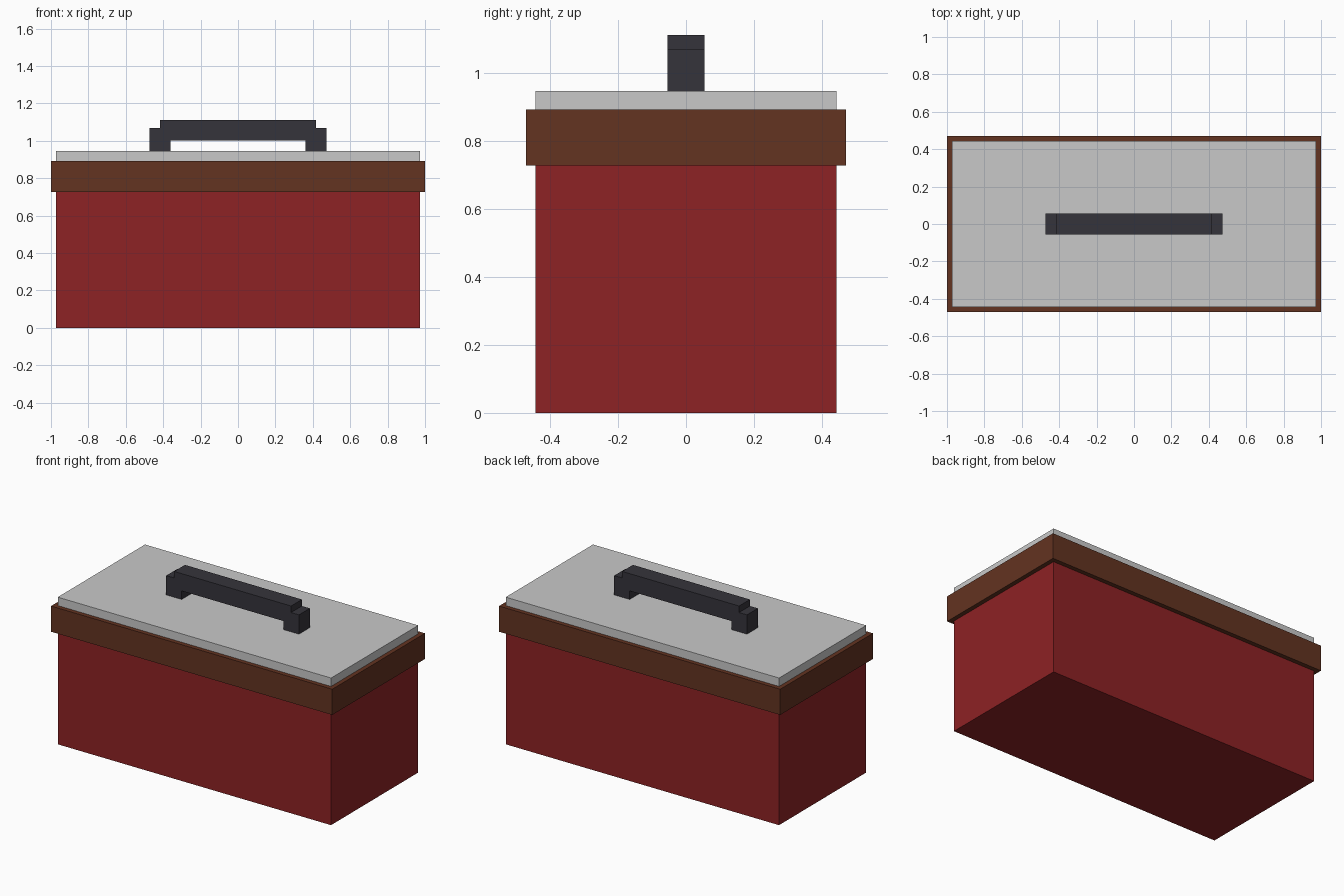
import bpy
import bmesh

if "Cube" in bpy.data.objects:
    bpy.data.objects.remove(bpy.data.objects["Cube"], do_unlink=True)


def material(name, rgb):
    mat = bpy.data.materials.new(name)
    mat.use_nodes = True
    color = (*rgb, 1)
    mat.diffuse_color = color
    mat.node_tree.nodes["Principled BSDF"].inputs["Base Color"].default_value = color
    return mat


def prism(name, profile, half_depth, mat):
    """Extrude an x-z profile along y, centred on y = 0."""
    bm = bmesh.new()
    face = bm.faces.new([bm.verts.new((x, -half_depth, z)) for x, z in profile])
    out = bmesh.ops.extrude_face_region(bm, geom=[face])
    moved = [v for v in out["geom"] if isinstance(v, bmesh.types.BMVert)]
    bmesh.ops.translate(bm, verts=moved, vec=(0, 2 * half_depth, 0))
    bmesh.ops.recalc_face_normals(bm, faces=bm.faces)
    mesh = bpy.data.meshes.new(name)
    bm.to_mesh(mesh)
    bm.free()
    mesh.materials.append(mat)
    obj = bpy.data.objects.new(name, mesh)
    bpy.context.collection.objects.link(obj)
    return obj


def box(name, half_x, half_y, bottom, top, mat):
    profile = [(-half_x, bottom), (half_x, bottom), (half_x, top), (-half_x, top)]
    return prism(name, profile, half_y, mat)


red = material("red paint", (0.27, 0.016, 0.018))
brown = material("brown trim", (0.125, 0.033, 0.015))
grey = material("light grey metal", (0.584, 0.584, 0.584))
dark = material("dark grip", (0.036, 0.034, 0.044))

# Box body, overhanging rim band and lid
box("body", 0.972, 0.443, 0, 0.727, red)
box("rim_band", 1.0, 0.471, 0.727, 0.892, brown)
box("lid", 0.972, 0.443, 0.892, 0.946, grey)

# Handle: right half of the outline, mirrored into a stepped arch
half = [(0.362, 1.001), (0.362, 0.946), (0.472, 0.946),
        (0.472, 1.07), (0.416, 1.07), (0.416, 1.112)]
outline = half + [(-x, z) for x, z in reversed(half)]
prism("handle", outline, 0.055, dark)
